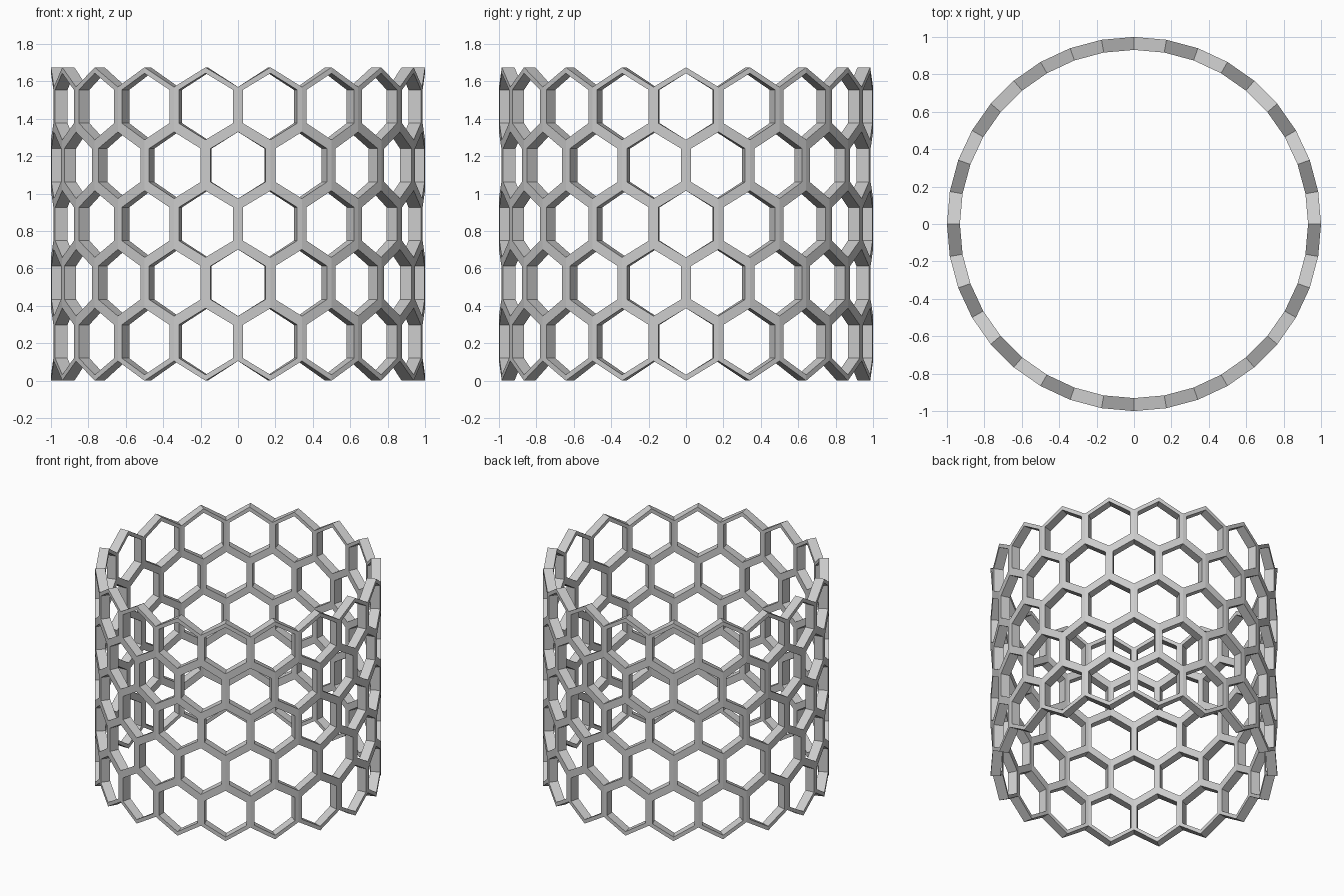
import bpy, bmesh, math

if "Cube" in bpy.data.objects:
    bpy.data.objects.remove(bpy.data.objects["Cube"], do_unlink=True)

CELLS, ROWS = 18, 5
HEIGHT = 1.675
SIDE = HEIGHT / (1.5 * ROWS + 0.5)      # hexagon side, with rows nested
STEP = math.pi / CELLS                  # half a cell around the ring
HALF = 2 * math.sin(STEP / 2)           # half a cell, measured flat
RIM = 0.027                             # half the width of a strut
DEPTH = 0.069


def wrap(u, z):
    """Bend a flat point onto the faceted cylinder; u counts half cells."""
    k = math.floor(u + 1e-6)
    f = u - k
    a, b = k * STEP, (k + 1) * STEP
    x = math.sin(a) * (1 - f) + math.sin(b) * f
    y = math.cos(a) * (1 - f) + math.cos(b) * f
    return x, -y, z


def hexagon(u, z, half, apex, shoulder):
    """Six corners of an upright hexagon, starting at the bottom."""
    corners = [(0, -apex), (half, -shoulder), (half, shoulder),
               (0, apex), (-half, shoulder), (-half, -shoulder)]
    return [wrap(u + du, z + dz) for du, dz in corners]


# Opening of each cell, inset evenly from its outline
slope = SIDE / 2 / HALF
inner_apex = SIDE - RIM * math.hypot(1, slope)
inner_shoulder = inner_apex - (HALF - RIM) * slope
inner_half = 1 - RIM / HALF

# Honeycomb sheet: a ring of six faces around every opening
bm = bmesh.new()
for row in range(ROWS):
    z = SIDE * (1 + 1.5 * row)
    for cell in range(CELLS):
        u = 2 * cell + 1 + row % 2
        outer = [bm.verts.new(p) for p in hexagon(u, z, 1, SIDE, SIDE / 2)]
        inner = [bm.verts.new(p) for p in
                 hexagon(u, z, inner_half, inner_apex, inner_shoulder)]
        for i in range(6):
            j = (i + 1) % 6
            bm.faces.new((outer[i], outer[j], inner[j], inner[i]))
bmesh.ops.remove_doubles(bm, verts=bm.verts, dist=0.0005)

# Point all faces outward
for face in bm.faces:
    face.normal_update()
    if face.normal.dot(face.calc_center_median()) * 1.0 < 0 and \
            face.normal.xy.dot(face.calc_center_median().xy) < 0:
        face.normal_flip()

mesh = bpy.data.meshes.new("honeycomb_cylinder")
bm.to_mesh(mesh)
bm.free()
lattice = bpy.data.objects.new("honeycomb_cylinder", mesh)
bpy.context.collection.objects.link(lattice)

# Wall thickness, growing inward
wall = lattice.modifiers.new("wall", "SOLIDIFY")
wall.thickness = DEPTH
wall.offset = -1
wall.use_even_offset = True

grey = bpy.data.materials.new("light_grey")
grey.use_nodes = True
colour = (0.6, 0.6, 0.6, 1)
grey.diffuse_color = colour
grey.node_tree.nodes["Principled BSDF"].inputs["Base Color"].default_value = colour
mesh.materials.append(grey)
